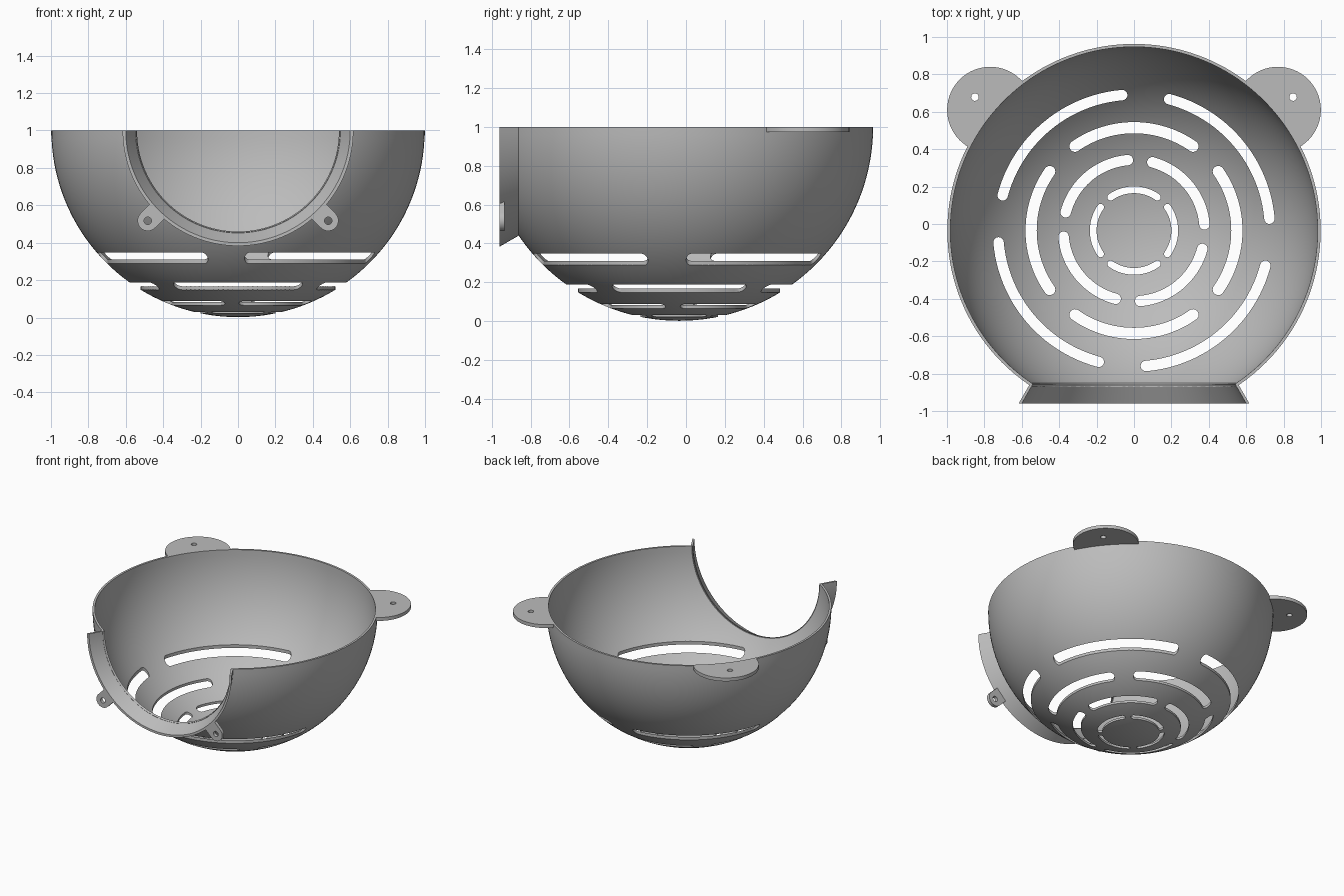
import bpy, bmesh
from math import sin, cos, pi, radians
from mathutils import Matrix, Vector

if "Cube" in bpy.data.objects:
    bpy.data.objects.remove(bpy.data.objects["Cube"])

grey = bpy.data.materials.new("plain grey")
grey.use_nodes = True
COLOUR = (0.5, 0.5, 0.5, 1)
grey.diffuse_color = COLOUR
grey.node_tree.nodes["Principled BSDF"].inputs["Base Color"].default_value = COLOUR

R, WALL = 0.998, 0.016
CENTRE = Vector((0, -0.035, 1))


def arc(r, a, b, n, cx=0, cy=0):
    """Points on an arc, angles in degrees."""
    return [(cx + r * cos(radians(a + (b - a) * i / n)),
             cy + r * sin(radians(a + (b - a) * i / n))) for i in range(n + 1)]


def circle(r, n=48, cx=0, cy=0):
    return arc(r, 0, 360, n, cx, cy)[:-1]


def finish(name, bm, matrix):
    bmesh.ops.recalc_face_normals(bm, faces=bm.faces)
    bm.transform(matrix)
    mesh = bpy.data.meshes.new(name)
    bm.to_mesh(mesh)
    bm.free()
    mesh.materials.append(grey)
    obj = bpy.data.objects.new(name, mesh)
    bpy.context.collection.objects.link(obj)
    return obj


def prisms(name, outlines, z0, z1, matrix):
    """Extrude one or more separate outlines from z0 to z1."""
    bm = bmesh.new()
    for outline in outlines:
        face = bm.faces.new([bm.verts.new((x, y, z0)) for x, y in outline])
        grown = bmesh.ops.extrude_face_region(bm, geom=[face], use_keep_orig=True)
        top = [v for v in grown["geom"] if isinstance(v, bmesh.types.BMVert)]
        bmesh.ops.translate(bm, verts=top, vec=(0, 0, z1 - z0))
    return finish(name, bm, matrix)


def revolve(name, profile, angle, steps, matrix):
    """Spin a closed (radius, height) profile about z."""
    bm = bmesh.new()
    verts = [bm.verts.new((r, 0, h)) for r, h in profile]
    edges = [bm.edges.new((verts[i - 1], v)) for i, v in enumerate(verts)]
    bmesh.ops.spin(bm, geom=verts + edges, cent=(0, 0, 0), axis=(0, 0, 1),
                   dvec=(0, 0, 0), angle=angle, steps=steps)
    bmesh.ops.remove_doubles(bm, verts=bm.verts, dist=0.0001)
    bmesh.ops.holes_fill(bm, edges=bm.edges, sides=0)
    return finish(name, bm, matrix)


def cut(obj, cutter):
    """Subtract the cutter, bake the result and drop the cutter."""
    mod = obj.modifiers.new("cut", 'BOOLEAN')
    mod.operation, mod.solver, mod.object = 'DIFFERENCE', 'EXACT', cutter
    cutter.hide_render = True
    graph = bpy.context.evaluated_depsgraph_get()
    mesh = bpy.data.meshes.new_from_object(obj.evaluated_get(graph))
    obj.modifiers.clear()
    obj.data = mesh
    bpy.data.objects.remove(cutter)


def slot(r, half, a, b):
    """Curved slot with round ends, about the bowl's axis."""
    ends = [(r * cos(radians(t)), r * sin(radians(t))) for t in (a, b)]
    return (arc(r + half, a, b, 24) + arc(half, b, b + 180, 10, *ends[1])[1:-1]
            + arc(r - half, b, a, 24) + arc(half, a + 180, a + 360, 10, *ends[0])[1:-1])


at_centre = Matrix.Translation(CENTRE)
to_front = Matrix.Rotation(pi / 2, 4, 'X')     # local z points to the front
parts = []

# Hemispherical bowl with a thin wall
outer = arc(R, -90, 0, 36)
inner = arc(R - WALL, 0, -90, 36)
bowl = revolve("bowl", outer + inner, 2 * pi, 144, at_centre)
parts.append(bowl)

# Four rings of drain slots, alternately turned
rings = [(0.727, 0.028, 5), (0.55, 0.03, 55), (0.378, 0.028, 5), (0.218, 0.018, 55)]
slots = [slot(r, half, start + 90 * k, start + 70 + 90 * k)
         for r, half, start in rings for k in range(4)]
cut(bowl, prisms("slot_cutter", slots, -1.2, -0.4, at_centre))

# Round front opening
cut(bowl, prisms("opening_cutter", [circle(0.546, 128)], 0.5, 1.2, at_centre @ to_front))

# Flared collar around the opening (lower half only)
collar = [(0.617, 0.925), (0.60, 0.925), (0.54, 0.82), (0.56, 0.826)]
parts.append(revolve("collar", collar, pi, 72,
                     at_centre @ to_front @ Matrix.Rotation(pi, 4, 'Z')))

for side, s in (("left", 1), ("right", -1)):
    # Small screw tab on the collar
    turn = Matrix.Rotation(radians(-90 + 45 * s), 4, 'Z')
    place = at_centre @ to_front @ turn
    outline = [(0.603, -0.055)] + arc(0.055, -90, 90, 20, 0.682) + [(0.603, 0.055)]
    tab = prisms(side + "_screw_tab", [outline], 0.9, 0.925, place)
    cut(tab, prisms("tab_hole", [circle(0.02, 24, 0.682)], 0.8, 1, place))
    parts.append(tab)

    # Round mounting ear on the rim, trimmed to the bowl wall
    place = at_centre @ Matrix.Rotation(radians(90 - 50 * s), 4, 'Z')
    ear = prisms(side + "_mounting_ear", [circle(0.23, 64, 1.004)], -0.026, 0, place)
    cut(ear, prisms("ear_cutter", [circle(0.988, 144), circle(0.02, 24, 1.11)],
                    -0.2, 0.2, place))
    parts.append(ear)

# Smooth curved walls, crisp edges
bpy.ops.object.select_all(action='DESELECT')
for obj in parts:
    obj.select_set(True)
bpy.context.view_layer.objects.active = bowl
bpy.ops.object.shade_smooth_by_angle(angle=radians(30))
